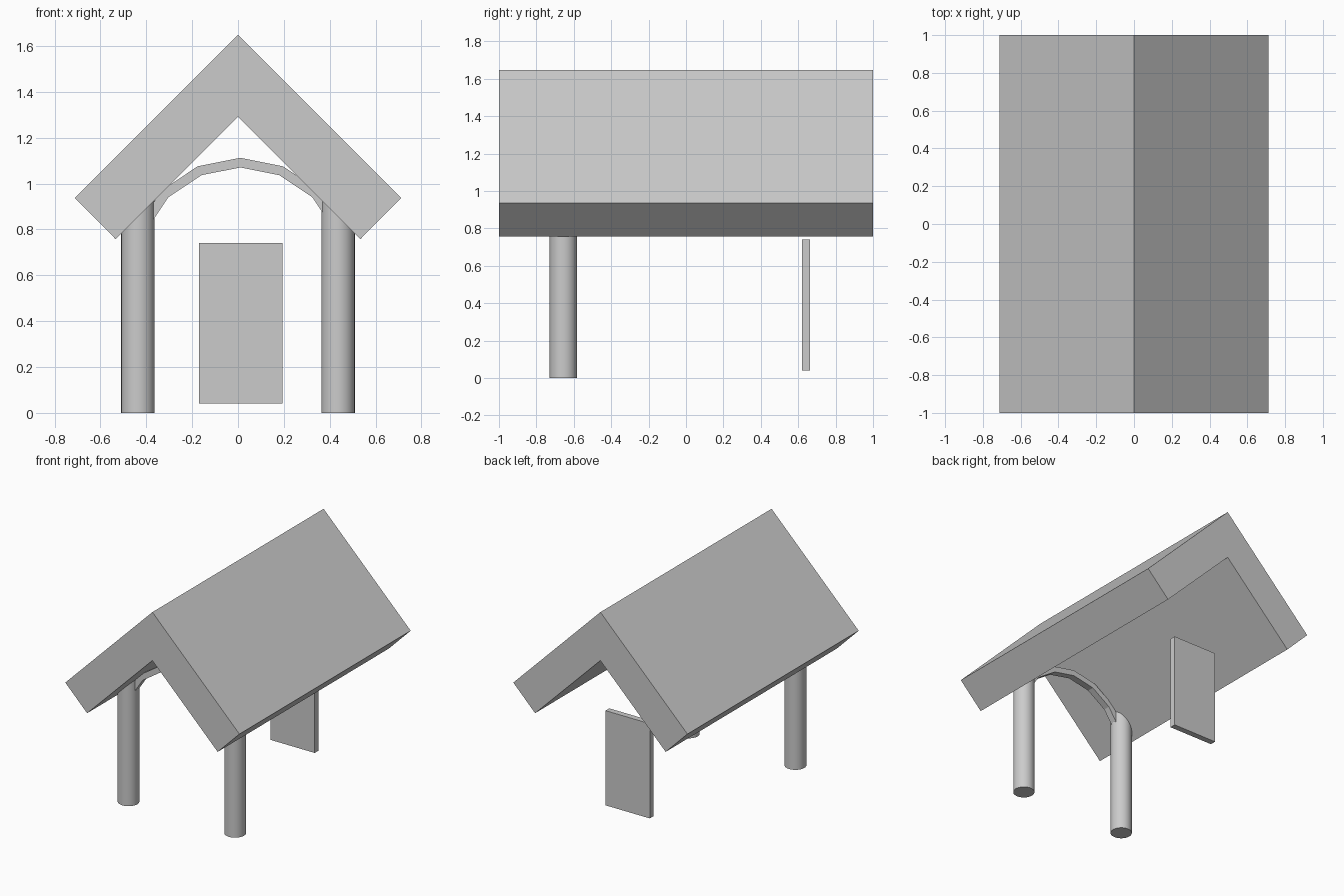
import bpy
import math

if "Cube" in bpy.data.objects:
    bpy.data.objects.remove(bpy.data.objects["Cube"])


def extrude_profile(name, pts, y0, y1):
    """Solid made from an x-z outline pulled along y."""
    n = len(pts)
    verts = [(x, y, z) for y in (y0, y1) for x, z in pts]
    # matching outer/inner rows give clean quads on the end faces
    h = n // 2
    faces = [(i, i + n, (i + 1) % n + n, (i + 1) % n) for i in range(n)]
    for i in range(h - 1):
        q = (i, i + 1, n - 2 - i, n - 1 - i)
        faces += [q, tuple(v + n for v in reversed(q))]
    mesh = bpy.data.meshes.new(name)
    mesh.from_pydata(verts, [], faces)
    obj = bpy.data.objects.new(name, mesh)
    bpy.context.collection.objects.link(obj)
    # consistent outward normals
    bpy.context.view_layer.objects.active = obj
    obj.select_set(True)
    bpy.ops.object.mode_set(mode='EDIT')
    bpy.ops.mesh.select_all(action='SELECT')
    bpy.ops.mesh.normals_make_consistent(inside=False)
    bpy.ops.object.mode_set(mode='OBJECT')
    obj.select_set(False)
    return obj


# Thick gable roof
extrude_profile("roof", [(-0.712, 0.937), (0, 1.648), (0.712, 0.937),
                         (0.534, 0.758), (0, 1.29), (-0.534, 0.758)], -1, 1)

# Faceted arch between the posts, its ends buried in them
angles = [math.pi * i / 8 for i in range(9)]


def arc(r):
    return [(0.01 + r * math.cos(a), 0.626 + r * math.sin(a)) for a in angles]


extrude_profile("arch", arc(0.486) + arc(0.444)[::-1], -0.68, -0.63)

# Round front posts running up into the roof
for side, x in (("left", -0.436), ("right", 0.436)):
    bpy.ops.mesh.primitive_cylinder_add(vertices=32, radius=0.073, depth=1.0,
                                        location=(x, -0.656, 0.5))
    bpy.context.object.name = side + "_post"
    bpy.ops.object.shade_smooth_by_angle()

# Upright door panel at the back
bpy.ops.mesh.primitive_cube_add(size=1, location=(0.012, 0.642, 0.39))
door = bpy.context.object
door.name = "door_panel"
door.scale = (0.362, 0.044, 0.7)
